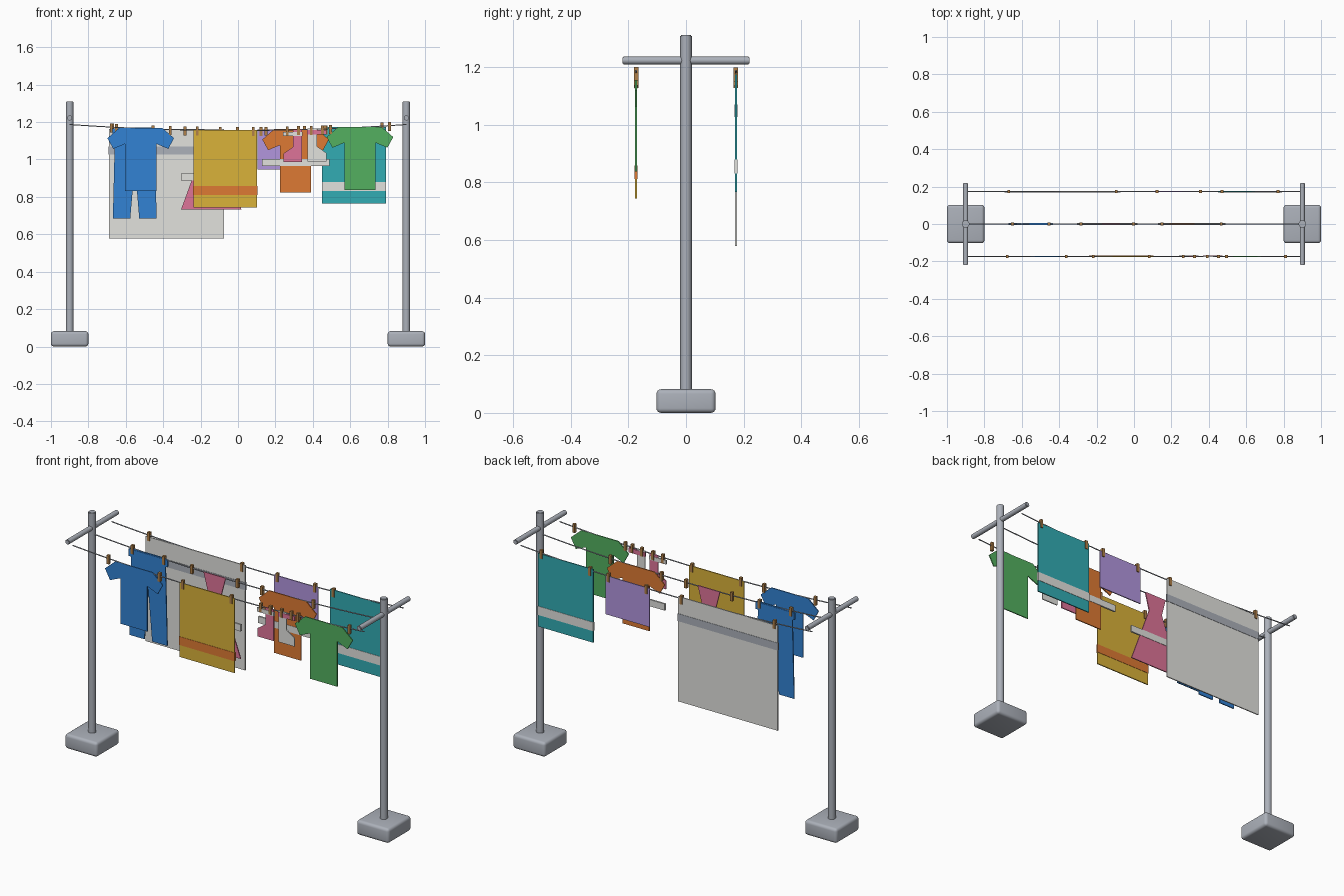
import bpy, bmesh, math

if "Cube" in bpy.data.objects:
    bpy.data.objects.remove(bpy.data.objects["Cube"])


def material(name, r, g, b):
    # sRGB 0-255 to linear
    m = bpy.data.materials.new(name)
    lin = [((c / 255 + 0.055) / 1.055) ** 2.4 for c in (r, g, b)]
    m.diffuse_color = (*lin, 1)
    m.use_nodes = True
    m.node_tree.nodes["Principled BSDF"].inputs["Base Color"].default_value = m.diffuse_color
    return m


METAL = material("grey metal", 172, 177, 186)
WOOD = material("peg wood", 176, 128, 72)
WHITE = material("off white", 226, 226, 222)
TEAL = material("teal", 50, 172, 180)
PURPLE = material("lilac", 178, 150, 222)
ORANGE = material("orange", 222, 122, 52)
YELLOW = material("mustard", 218, 178, 58)
BLUE = material("blue", 50, 130, 212)
GREEN = material("green", 84, 176, 96)
PINK = material("pink", 222, 116, 152)

LINE_Y = 0.173


def line_z(x):
    # height of the sagging line
    return 1.155 + 0.032 * (x / 0.9) ** 2


def finish(name, bm, mat, smooth=False):
    bmesh.ops.recalc_face_normals(bm, faces=bm.faces)
    me = bpy.data.meshes.new(name)
    bm.to_mesh(me)
    bm.free()
    me.materials.append(mat)
    ob = bpy.data.objects.new(name, me)
    bpy.context.collection.objects.link(ob)
    if smooth:
        bpy.ops.object.select_all(action='DESELECT')
        ob.select_set(True)
        bpy.context.view_layer.objects.active = ob
        bpy.ops.object.shade_smooth_by_angle(angle=math.radians(40))
    return ob


def box(name, centre, size, mat, bevel=0):
    bm = bmesh.new()
    bmesh.ops.create_cube(bm, size=1)
    for v in bm.verts:
        v.co = [c + a * s for c, a, s in zip(centre, v.co, size)]
    if bevel:
        bmesh.ops.bevel(bm, geom=bm.edges[:], offset=bevel, segments=4,
                        profile=0.5, affect='EDGES')
    return finish(name, bm, mat, bool(bevel))


def rod(name, centre, radius, length, mat, along_y=False):
    bm = bmesh.new()
    bmesh.ops.create_cone(bm, cap_ends=True, segments=32, radius1=radius,
                          radius2=radius, depth=length)
    rims = [e for e in bm.edges if abs(e.verts[0].co.z - e.verts[1].co.z) < 1e-5]
    bmesh.ops.bevel(bm, geom=rims, offset=0.003, segments=2, affect='EDGES')
    for v in bm.verts:
        x, y, z = v.co
        if along_y:
            y, z = z, -y
        v.co = (x + centre[0], y + centre[1], z + centre[2])
    return finish(name, bm, mat, True)


def peg(name, x, y):
    box(name, (x, y, line_z(x) - 0.005), (0.015, 0.016, 0.048), WOOD)


def cloth(name, y, cx, outline, mat, stripe=None, pegs=True):
    # flat garment: outline is (offset from centre, drop below line)
    top = line_z(cx) + 0.003
    bm = bmesh.new()
    verts = [bm.verts.new((cx + px, y - 0.003, top - d)) for px, d in outline]
    face = bm.faces.new(verts)
    new = bmesh.ops.extrude_face_region(bm, geom=[face])["geom"]
    for v in new:
        if isinstance(v, bmesh.types.BMVert):
            v.co.y += 0.006
    finish(name, bm, mat)
    left = min(p[0] for p in outline)
    right = max(p[0] for p in outline)
    if stripe:
        smat, d0, d1 = stripe
        box(name + "_stripe", (cx + (left + right) / 2, y, top - (d0 + d1) / 2),
            (right - left + 0.004, 0.0095, d1 - d0), smat)
    for side, px in (("left", left + 0.02), ("right", right - 0.02)):
        peg(f"{name}_peg_{side}", cx + px, y)


def mirrored(half):
    return half + [(-x, d) for x, d in reversed(half)]


def rect(w, h):
    return mirrored([(w / 2, 0), (w / 2, h)])


SHIRT = mirrored([(0.115, 0), (0.178, 0.055), (0.147, 0.112), (0.083, 0.085), (0.083, 0.338)])
DRESS = mirrored([(0.068, 0), (0.042, 0.1), (0.161, 0.425)])
TROUSERS = [(-0.105, 0), (0.105, 0), (0.117, 0.485), (0.024, 0.485), (0, 0.2),
            (-0.024, 0.485), (-0.117, 0.485)]
SOCK = [(-0.05, 0), (0, 0), (0, 0.095), (0.05, 0.13), (0.05, 0.175), (-0.05, 0.175)]

# posts with feet and crossbars
for side, s in (("left", -1), ("right", 1)):
    box(f"{side}_base", (s * 0.9, 0, 0.041), (0.2, 0.205, 0.082), METAL, 0.016)
    rod(f"{side}_post", (s * 0.9, 0, 0.69), 0.02, 1.24, METAL)
    rod(f"{side}_crossbar", (s * 0.9, 0, 1.222), 0.0135, 0.44, METAL, True)

# three sagging lines
for name, y in (("front", -LINE_Y), ("middle", 0), ("back", LINE_Y)):
    cu = bpy.data.curves.new(name + "_line", 'CURVE')
    cu.dimensions = '3D'
    cu.bevel_depth = 0.003
    cu.bevel_resolution = 1
    cu.use_fill_caps = True
    sp = cu.splines.new('POLY')
    sp.points.add(24)
    for i, p in enumerate(sp.points):
        x = -0.9 + 1.8 * i / 24
        p.co = (x, y, line_z(x), 1)
    cu.materials.append(METAL)
    bpy.context.collection.objects.link(bpy.data.objects.new(name + "_line", cu))

# back line
cloth("sheet", LINE_Y, -0.382, rect(0.615, 0.585), WHITE, (METAL, 0.095, 0.137))
cloth("pillowcase", LINE_Y, 0.239, rect(0.272, 0.215), PURPLE)
cloth("teal_towel", LINE_Y, 0.62, rect(0.34, 0.408), TEAL, (WHITE, 0.294, 0.343))

# middle line
cloth("trousers", 0, -0.552, TROUSERS, BLUE, (BLUE, 0.005, 0.045))
cloth("dress", 0, -0.143, DRESS, PINK, (WHITE, 0.233, 0.271))
cloth("orange_shirt", 0, 0.308, SHIRT, ORANGE, (WHITE, 0.16, 0.197))

# front line
cloth("blue_shirt", -LINE_Y, -0.52, SHIRT, BLUE)
cloth("yellow_towel", -LINE_Y, -0.068, rect(0.34, 0.415), YELLOW, (ORANGE, 0.301, 0.348))
cloth("pink_sock", -LINE_Y, 0.293, [(-x, d) for x, d in SOCK], PINK, (WHITE, 0.014, 0.036))
cloth("white_sock", -LINE_Y, 0.422, SOCK, WHITE, (PINK, 0.008, 0.032))
cloth("green_shirt", -LINE_Y, 0.652, SHIRT, GREEN)
